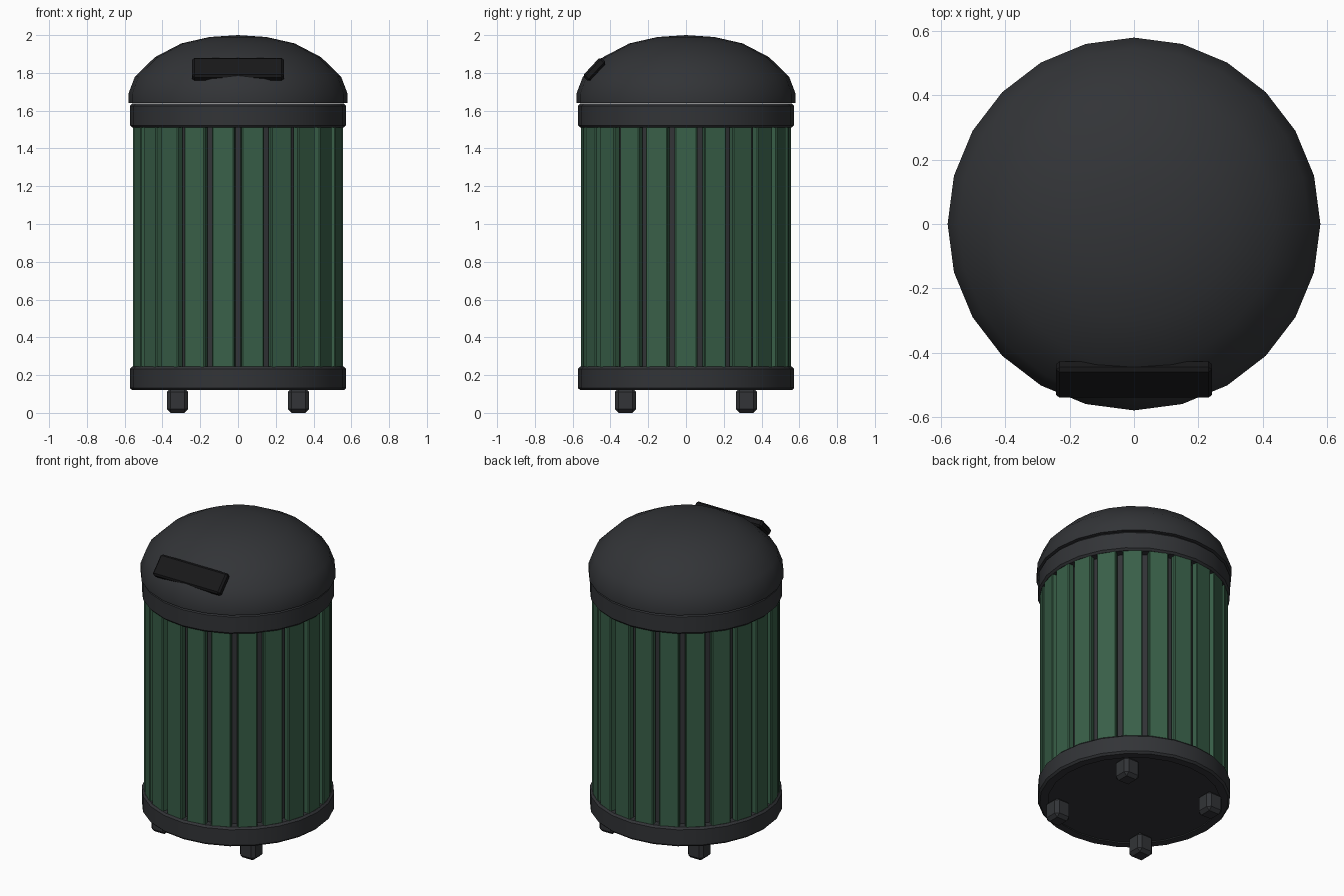
import bpy, bmesh, math
from mathutils import Matrix

if "Cube" in bpy.data.objects:
    bpy.data.objects.remove(bpy.data.objects["Cube"])

SIDES = 24
SLATS = 22


def material(name, rgb):
    m = bpy.data.materials.new(name)
    m.diffuse_color = (*rgb, 1)
    m.use_nodes = True
    m.node_tree.nodes["Principled BSDF"].inputs["Base Color"].default_value = m.diffuse_color
    return m


dark = material("dark_metal", (0.032, 0.034, 0.038))
black = material("black_plastic", (0.009, 0.009, 0.010))
green = material("green_paint", (0.040, 0.115, 0.065))


def finish(bm, name, mat, angle=35):
    bmesh.ops.recalc_face_normals(bm, faces=bm.faces)
    me = bpy.data.meshes.new(name)
    bm.to_mesh(me)
    bm.free()
    ob = bpy.data.objects.new(name, me)
    bpy.context.collection.objects.link(ob)
    me.materials.append(mat)
    bpy.ops.object.select_all(action='DESELECT')
    ob.select_set(True)
    bpy.context.view_layer.objects.active = ob
    bpy.ops.object.shade_smooth_by_angle(angle=math.radians(angle))
    return ob


def lathe(name, profile, mat, closed=False):
    """Spin an (r, z) profile around the z axis."""
    bm = bmesh.new()
    verts = [bm.verts.new((r, 0, z)) for r, z in profile]
    pairs = list(zip(verts, verts[1:])) + ([(verts[-1], verts[0])] if closed else [])
    edges = [bm.edges.new(p) for p in pairs]
    bmesh.ops.spin(bm, geom=verts + edges, cent=(0, 0, 0), axis=(0, 0, 1),
                   angle=math.tau, steps=SIDES, use_duplicate=False)
    bmesh.ops.remove_doubles(bm, verts=bm.verts, dist=1e-4)
    return finish(bm, name, mat)


def box(name, size, matrix, mat, bevel):
    bm = bmesh.new()
    bmesh.ops.create_cube(bm, size=1, matrix=Matrix.Diagonal((*size, 1)))
    bmesh.ops.bevel(bm, geom=bm.edges[:], offset=bevel, segments=1,
                    profile=0.5, affect='EDGES')
    bm.transform(matrix)
    return finish(bm, name, mat, 30)


def band(name, z0, z1):
    ro, ri, b = 0.572, 0.51, 0.012
    lathe(name, [(ri, z0), (ro - b, z0), (ro, z0 + b), (ro, z1 - b),
                 (ro - b, z1), (ri, z1)], dark, closed=True)


# Inner drum and the two hoops
lathe("inner_drum", [(0, 0.127), (0.512, 0.127), (0.512, 1.63), (0, 1.63)], dark)
band("bottom_band", 0.12, 0.245)
band("top_band", 1.51, 1.638)

# Domed lid
lathe("dome_lid", [(0, 1.64), (0.58, 1.64), (0.58, 1.69), (0.546, 1.78),
                   (0.44, 1.883), (0.30, 1.956), (0.15, 1.99), (0, 2.0)], dark)

# Vertical slats, with a gap centred on the front
for i in range(SLATS):
    a = (i + 0.5) * math.tau / SLATS - math.pi / 2
    m = Matrix.Rotation(a, 4, 'Z') @ Matrix.Translation((0.534, 0, 0.88))
    box(f"slat_{i + 1}", (0.042, 0.12, 1.30), m, green, 0.006)

# Four chamfered feet
for sx, sname in ((-1, "left"), (1, "right")):
    for sy, yname in ((-1, "front"), (1, "back")):
        box(f"foot_{yname}_{sname}", (0.113, 0.113, 0.13),
            Matrix.Translation((sx * 0.32, sy * 0.32, 0.065)), dark, 0.02)

# Tilted flap handle on the front of the lid
tilt = Matrix.Translation((0, -0.484, 1.819)) @ Matrix.Rotation(math.radians(47), 4, 'X')
box("lid_handle", (0.485, 0.138, 0.046), tilt, black, 0.011)
